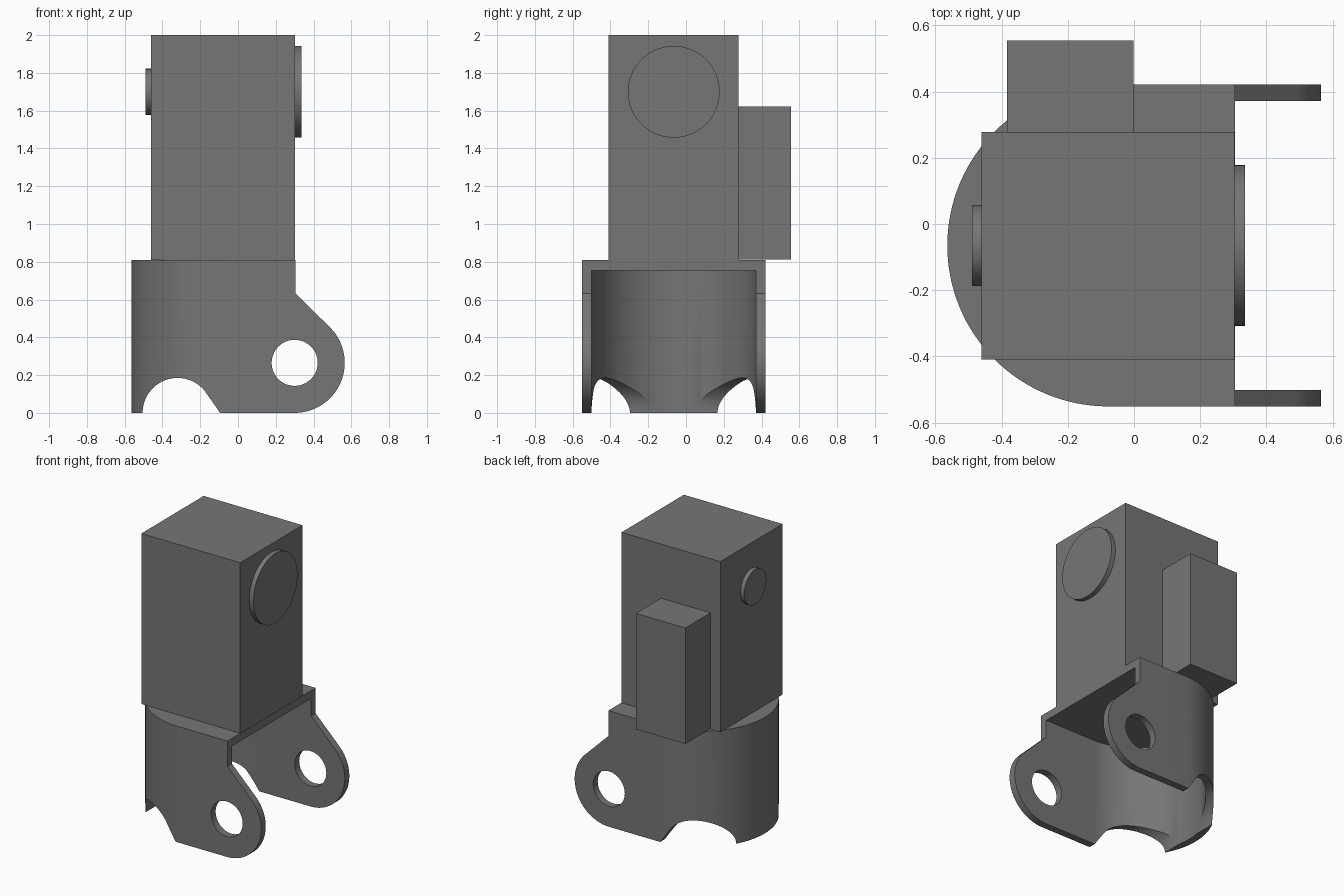
import bpy, bmesh, math
from mathutils import Vector

cube = bpy.data.objects.get("Cube")
if cube:
    bpy.data.objects.remove(cube, do_unlink=True)

grey = bpy.data.materials.new("dark grey")
grey.diffuse_color = (0.18, 0.18, 0.18, 1)
grey.use_nodes = True
grey.node_tree.nodes["Principled BSDF"].inputs["Base Color"].default_value = (0.18, 0.18, 0.18, 1)

AXIS_Y = -0.065      # shared centre line of the housing and discs
CX = -0.078          # centre of the rounded end of the bracket
R_OUT, WALL = 0.486, 0.05
EAR = (0.30, 0.265)  # pivot centre in x, z
EAR_R, HOLE_R = 0.265, 0.122


def prism(name, points, vector):
    """Extrude a closed 3D outline along a vector."""
    bm = bmesh.new()
    face = bm.faces.new([bm.verts.new(p) for p in points])
    top = bmesh.ops.extrude_face_region(bm, geom=[face])
    bmesh.ops.translate(bm, vec=Vector(vector),
                        verts=[v for v in top["geom"] if isinstance(v, bmesh.types.BMVert)])
    bmesh.ops.recalc_face_normals(bm, faces=bm.faces)
    mesh = bpy.data.meshes.new(name)
    bm.to_mesh(mesh)
    bm.free()
    mesh.materials.append(grey)
    obj = bpy.data.objects.new(name, mesh)
    bpy.context.collection.objects.link(obj)
    return obj


def arc(cx, cy, r, start, end, steps):
    angles = [math.radians(start + (end - start) * i / steps) for i in range(steps + 1)]
    return [(cx + r * math.cos(a), cy + r * math.sin(a)) for a in angles]


def box(name, x, y, z):
    return prism(name, [(x[0], y[0], z[0]), (x[1], y[0], z[0]), (x[1], y[1], z[0]), (x[0], y[1], z[0])],
                 (0, 0, z[1] - z[0]))


def disc(name, x0, x1, z, r):
    ring = arc(AXIS_Y, z, r, 0, 360, 64)[:-1]
    return prism(name, [(x0, y, z) for y, z in ring], (x1 - x0, 0, 0))


def plan_prism(name, r, x_end, z0, z1):
    """D-shaped plan, rounded at -x and straight to x_end."""
    pts = arc(CX, AXIS_Y, r, 90, 270, 64) + [(x_end, AXIS_Y - r), (x_end, AXIS_Y + r)]
    return prism(name, [(x, y, z0) for x, y in pts], (0, 0, z1 - z0))


def side_prism(name, pts):
    """Side profile in x, z pushed right through in y."""
    return prism(name, [(x, -1, z) for x, z in pts], (0, 2, 0))


def activate(obj):
    bpy.ops.object.select_all(action="DESELECT")
    obj.select_set(True)
    bpy.context.view_layer.objects.active = obj


def cut(obj, tool, operation):
    activate(obj)
    mod = obj.modifiers.new("cut", "BOOLEAN")
    mod.operation, mod.object, mod.solver = operation, tool, "EXACT"
    bpy.ops.object.modifier_apply(modifier=mod.name)
    bpy.data.objects.remove(tool, do_unlink=True)


# Bracket: rounded shell with two pivot ears
bracket = plan_prism("fork_bracket", R_OUT, 0.7, -0.2, 1.0)
profile = [(-0.8, 0.0), (EAR[0], 0.0)] + arc(*EAR, EAR_R, -90, 45, 40)[1:] \
    + [(0.305, 0.632), (0.305, 0.81), (-0.8, 0.81)]
cut(bracket, side_prism("side_profile", profile), "INTERSECT")
cut(bracket, plan_prism("inner_hollow", R_OUT - WALL, 0.9, -0.3, 0.755), "DIFFERENCE")
cut(bracket, side_prism("pivot_holes", arc(*EAR, HOLE_R, 0, 360, 48)[:-1]), "DIFFERENCE")
arch = [(-0.026, -0.1), (-0.168, 0.105)] + arc(-0.32, 0, 0.185, 35, 180, 32)[1:] + [(-0.505, -0.1)]
cut(bracket, side_prism("bottom_arches", arch), "DIFFERENCE")

# Motor housing, rear box and side discs
parts = [
    bracket,
    box("main_housing", (-0.46, 0.303), (-0.409, 0.278), (0.81, 2.0)),
    box("rear_box", (-0.384, -0.002), (0.278, 0.555), (0.813, 1.622)),
    disc("large_disc", 0.30, 0.335, 1.7, 0.243),
    disc("small_disc", -0.49, -0.457, 1.7, 0.122),
]
for part in parts:
    activate(part)
    bpy.ops.object.shade_smooth_by_angle(angle=math.radians(30))
